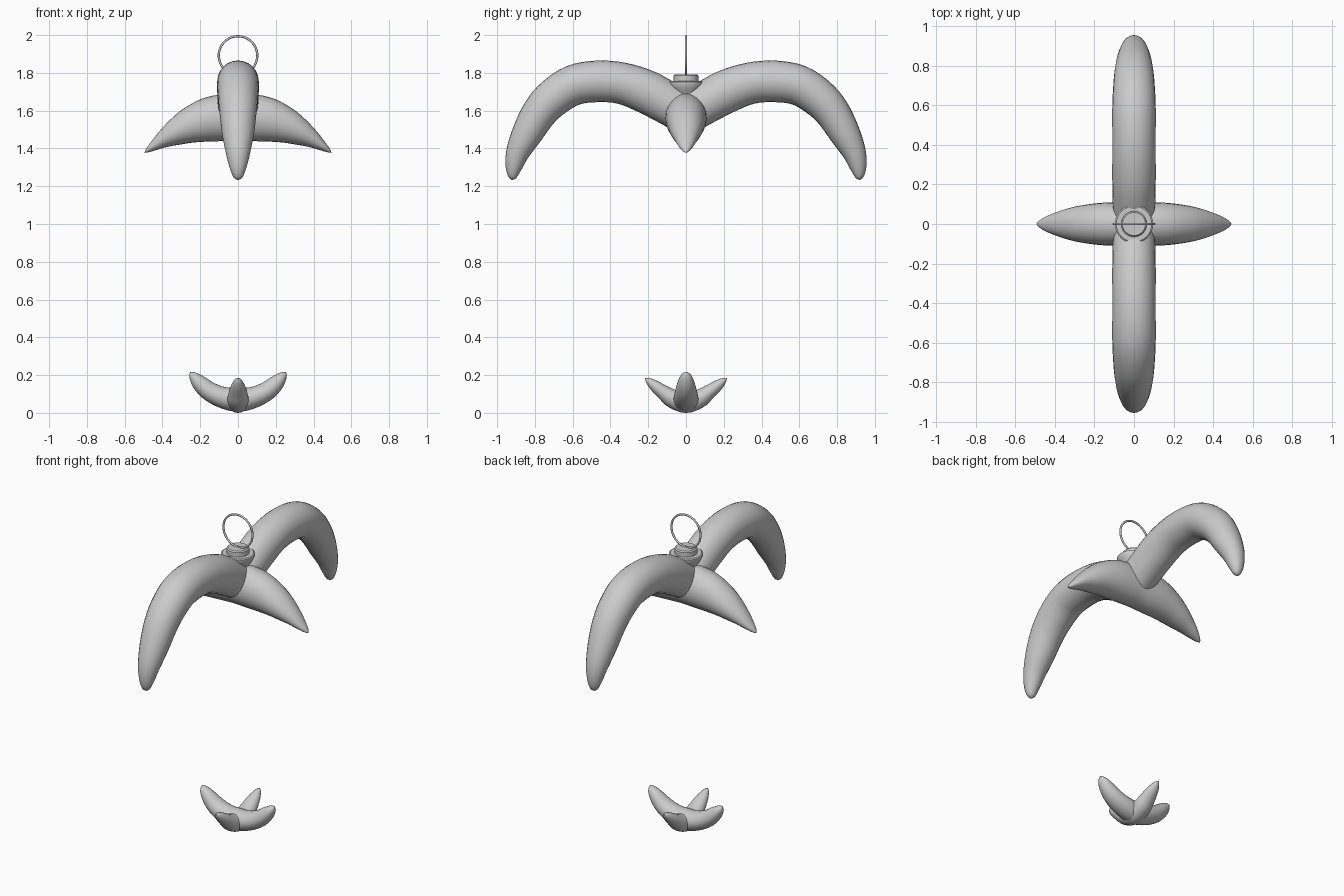
import bpy, bmesh, math
from mathutils import Vector, Matrix

if "Cube" in bpy.data.objects:
    bpy.data.objects.remove(bpy.data.objects["Cube"])


def finish(bm, name, angle=50):
    bmesh.ops.remove_doubles(bm, verts=bm.verts, dist=0.0005)
    bmesh.ops.recalc_face_normals(bm, faces=bm.faces)
    me = bpy.data.meshes.new(name)
    bm.to_mesh(me)
    bm.free()
    ob = bpy.data.objects.new(name, me)
    bpy.context.collection.objects.link(ob)
    bpy.ops.object.select_all(action='DESELECT')
    ob.select_set(True)
    bpy.context.view_layer.objects.active = ob
    bpy.ops.object.shade_smooth_by_angle(angle=math.radians(angle))
    return ob


def loft(bm, rings):
    n = len(rings[0])
    for a, b in zip(rings, rings[1:]):
        for i in range(n):
            j = (i + 1) % n
            bm.faces.new((a[i], a[j], b[j], b[i]))


def catmull(pts, steps):
    ext = [2 * pts[0] - pts[1]] + pts + [2 * pts[-1] - pts[-2]]
    out = []
    for k in range(len(pts) - 1):
        a, b, c, d = ext[k:k + 4]
        for s in range(steps):
            t = s / steps
            out.append(0.5 * (2 * b + (c - a) * t + (2 * a - 5 * b + 4 * c - d) * t * t
                              + (3 * b - a - 3 * c + d) * t ** 3))
    return out + [pts[-1]]


def double_arm(name, half, along_y, steps=4, seg=24):
    """Tapered curved tube mirrored about the centre.
    half rows: distance, height, in-plane radius, sideways radius."""
    rows = [Vector((-p[0], *p[1:])) for p in reversed(half[1:])] + [Vector(p) for p in half]
    pts = catmull(rows, steps)
    bm = bmesh.new()
    rings = []
    for i, p in enumerate(pts):
        a, b = pts[max(i - 1, 0)], pts[min(i + 1, len(pts) - 1)]
        t = Vector((b[0] - a[0], b[1] - a[1])).normalized()
        ring = []
        for k in range(seg):
            ang = 2 * math.pi * k / seg
            u = math.cos(ang) * max(p[2], 0)
            v = math.sin(ang) * max(p[3], 0)
            d, z = p[0] - t.y * u, p[1] + t.x * u
            ring.append(bm.verts.new((v, d, z) if along_y else (d, v, z)))
        rings.append(ring)
    loft(bm, rings)
    return finish(bm, name, 80)


# Upper long arms, front to back
double_arm("long_upper_arms", [
    (0.00, 1.59, .11, .105), (.08, 1.63, .112, .107), (.21, 1.70, .115, .11),
    (.34, 1.745, .11, .11), (.47, 1.755, .11, .11), (.595, 1.735, .107, .11),
    (.70, 1.67, .102, .105), (.775, 1.59, .094, .098), (.84, 1.48, .082, .085),
    (.89, 1.38, .063, .065), (.912, 1.30, .044, .045), (.918, 1.248, .022, .024),
    (.919, 1.232, 0, 0)], True)

# Upper short arms, left to right
double_arm("short_upper_arms", [
    (0.00, 1.568, .126, .11), (.08, 1.563, .124, .11), (.165, 1.55, .116, .107),
    (.255, 1.521, .095, .096), (.33, 1.485, .071, .08), (.39, 1.451, .048, .06),
    (.44, 1.417, .028, .04), (.478, 1.39, .012, .018), (.495, 1.377, 0, 0)], False)

# Lower petals
double_arm("lower_side_petals", [
    (0.00, .07, .064, .066), (.075, .080, .057, .065), (.148, .112, .051, .058),
    (.20, .155, .043, .046), (.232, .19, .028, .032), (.247, .209, .013, .015),
    (.253, .217, 0, 0)], False)
double_arm("lower_front_back_petals", [
    (0.00, .058, .058, .056), (.07, .075, .050, .056), (.12, .109, .039, .048),
    (.165, .143, .030, .036), (.196, .168, .018, .022), (.210, .179, .008, .010),
    (.218, .184, 0, 0)], True)

# Collar: a small bowl with a raised cap on top
bm = bmesh.new()
profile = [(0, 1.62), (.05, 1.66), (.07, 1.69), (.088, 1.72), (.097, 1.74), (.097, 1.752),
           (.09, 1.757), (.065, 1.757), (.065, 1.785), (.058, 1.792), (0, 1.792)]
rings = [[bm.verts.new((r * math.cos(2 * math.pi * k / 32), r * math.sin(2 * math.pi * k / 32), z))
          for k in range(32)] for r, z in profile]
loft(bm, rings)
finish(bm, "collar", 35)

# Hanging ring
bpy.ops.mesh.primitive_torus_add(major_radius=.102, minor_radius=.006, major_segments=48,
                                 minor_segments=10, location=(0, 0, 1.892),
                                 rotation=(math.pi / 2, 0, 0))
bpy.context.object.name = "hanging_ring"
bpy.ops.object.shade_smooth()
